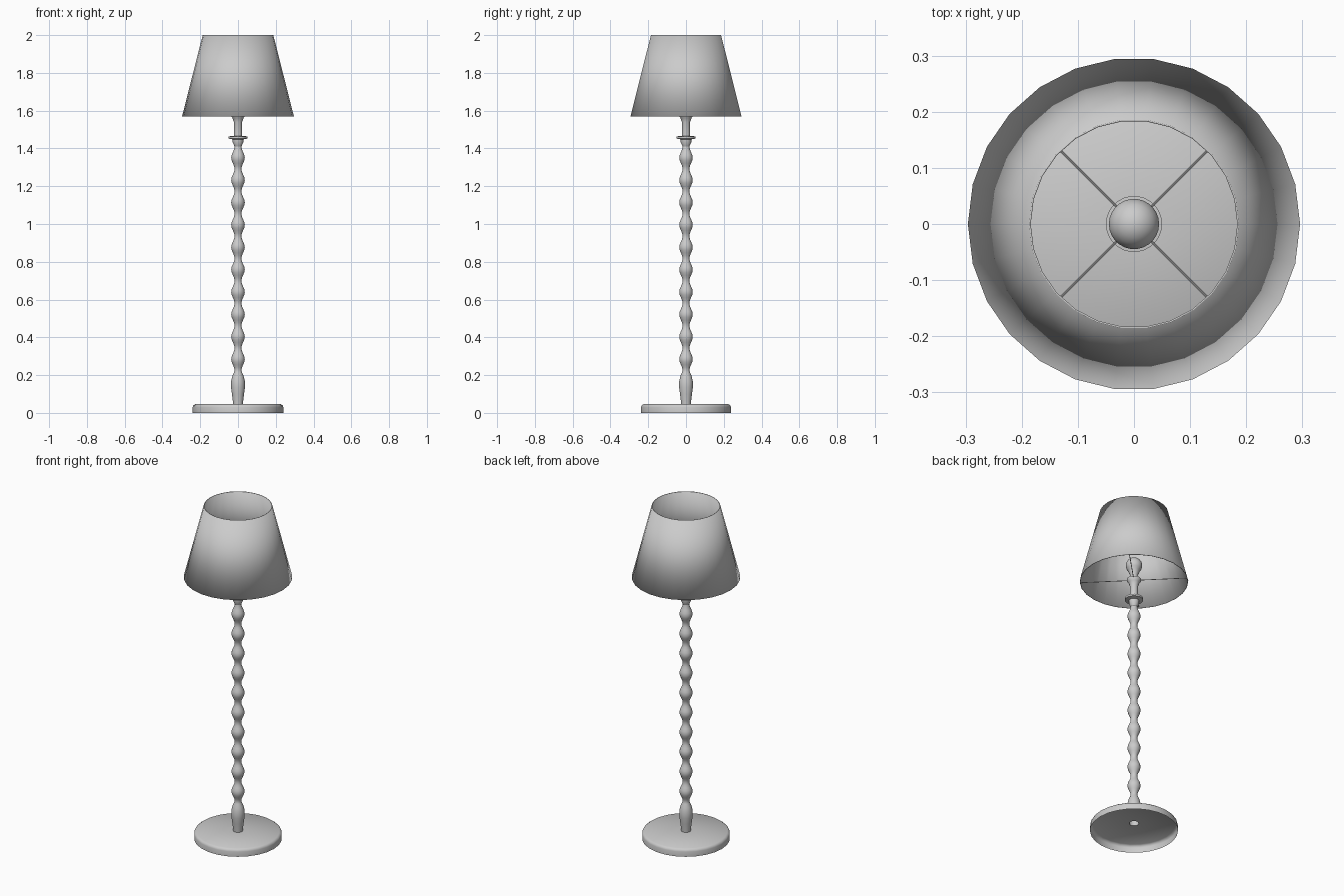
import bpy, bmesh, math
from mathutils import Vector

if "Cube" in bpy.data.objects:
    bpy.data.objects.remove(bpy.data.objects["Cube"])


def finish(name, bm, angle=40):
    bmesh.ops.recalc_face_normals(bm, faces=bm.faces)
    mesh = bpy.data.meshes.new(name)
    bm.to_mesh(mesh)
    bm.free()
    obj = bpy.data.objects.new(name, mesh)
    bpy.context.collection.objects.link(obj)
    bpy.ops.object.select_all(action='DESELECT')
    bpy.context.view_layer.objects.active = obj
    obj.select_set(True)
    bpy.ops.object.shade_smooth_by_angle(angle=math.radians(angle))
    return obj


def lathe(name, profile, sides=26):
    """Spin an (r, z) profile about the z axis; r = 0 closes to a point."""
    bm = bmesh.new()
    rings = []
    for r, z in profile:
        n = 1 if r == 0 else sides
        rings.append([bm.verts.new((r * math.cos(2 * math.pi * i / sides),
                                    r * math.sin(2 * math.pi * i / sides), z))
                      for i in range(n)])
    for a, b in zip(rings, rings[1:]):
        for i in range(sides):
            j = (i + 1) % sides
            quad = [a[i % len(a)], a[j % len(a)], b[j % len(b)], b[i % len(b)]]
            bm.faces.new(list(dict.fromkeys(quad)))
    return finish(name, bm)


# Hollow base dish, open underneath, with a hole where the stem starts
lathe("base", [(0.24, 0), (0.24, 0.03), (0.237, 0.039), (0.227, 0.046), (0.026, 0.047)])

# Turned stem: long bottom bead, then ten equal beads
WAIST, BEAD, PITCH, START = 0.018, 0.036, 0.1185, 0.225
stem = [(0.026, 0.047), (0.027, 0.06), (0.032, 0.1), (0.037, 0.135),
        (0.037, 0.165), (0.03, 0.195), (0.021, 0.215)]
for k in range(10 * 8 + 1):
    t = k / 8
    r = WAIST + (BEAD - WAIST) * (1 - math.cos(2 * math.pi * t)) / 2
    stem.append((r, START + PITCH * t))
lathe("stem", stem)

# Collar disc, lamp socket and the flared shade seat
lathe("socket", [(0.018, 1.41), (0.028, 1.432), (0.028, 1.448), (0.05, 1.452),
                 (0.05, 1.464), (0.022, 1.466), (0.022, 1.54), (0.03, 1.562),
                 (0.038, 1.572), (0.038, 1.584), (0.022, 1.592), (0.02, 1.6)])

# Bulb: tapered neck into a sphere
bulb = [(0.018, 1.595), (0.021, 1.61), (0.028, 1.625)]
for i in range(9):
    a = math.radians(-45 + 135 * i / 8)
    bulb.append((0 if i == 8 else 0.045 * math.cos(a), 1.67 + 0.045 * math.sin(a)))
lathe("bulb", bulb)

# Open conical shade with a thin wall
shade = lathe("shade", [(0.296, 1.57), (0.187, 2.0)])
wall = shade.modifiers.new("wall", 'SOLIDIFY')
wall.thickness = 0.003
wall.offset = -1

# Four spokes carrying the shade
bm = bmesh.new()
for k in range(4):
    d = Vector((1, 0, 0))
    a = math.radians(45 + 90 * k)
    d = Vector((math.cos(a), math.sin(a), 0))
    made = bmesh.ops.create_cone(bm, cap_ends=True, segments=8, radius1=0.002,
                                 radius2=0.002, depth=0.262)
    bmesh.ops.rotate(bm, verts=made["verts"],
                     matrix=Vector((0, 0, 1)).rotation_difference(d).to_matrix())
    bmesh.ops.translate(bm, verts=made["verts"], vec=d * 0.161 + Vector((0, 0, 1.577)))
finish("shade_spokes", bm)
